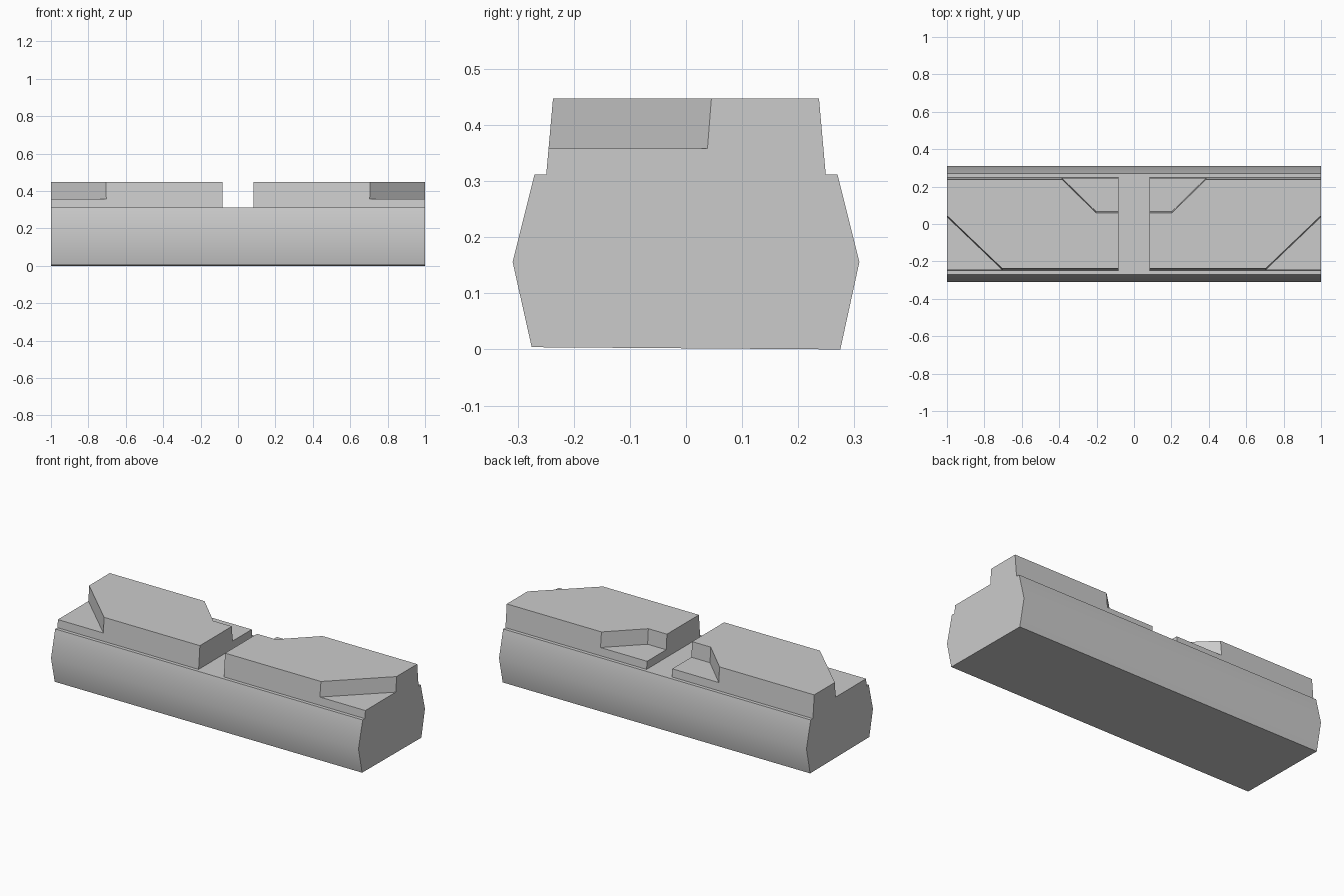
import bpy, bmesh
from math import radians

if "Cube" in bpy.data.objects:
    bpy.data.objects.remove(bpy.data.objects["Cube"])


def loft(name, loop_a, loop_b):
    """Closed solid between two matching loops of 3D points."""
    bm = bmesh.new()
    a = [bm.verts.new(p) for p in loop_a]
    b = [bm.verts.new(p) for p in loop_b]
    n = len(a)
    bm.faces.new(a)
    bm.faces.new(b[::-1])
    for i in range(n):
        j = (i + 1) % n
        bm.faces.new((a[j], a[i], b[i], b[j]))
    bmesh.ops.recalc_face_normals(bm, faces=bm.faces)
    mesh = bpy.data.meshes.new(name)
    bm.to_mesh(mesh)
    bm.free()
    obj = bpy.data.objects.new(name, mesh)
    bpy.context.collection.objects.link(obj)
    return obj


def cut(target, cutter):
    """Subtract the cutter and discard it."""
    cutter.hide_render = True
    mod = target.modifiers.new("cut", 'BOOLEAN')
    mod.operation = 'DIFFERENCE'
    mod.solver = 'EXACT'
    mod.object = cutter
    bpy.context.view_layer.objects.active = target
    bpy.ops.object.modifier_apply(modifier=mod.name)
    bpy.data.objects.remove(cutter)


LEDGE, FLOOR, TOP = 0.312, 0.358, 0.447

# Full cross-section: bulging body with a narrower tapered top rail
section = [(-0.275, 0.004), (0.275, 0.0), (0.309, 0.156), (0.27, LEDGE),
           (0.249, LEDGE), (0.237, TOP), (-0.237, TOP), (-0.249, LEDGE),
           (-0.27, LEDGE), (-0.309, 0.156)]
beam = loft("beam_with_split_top",
            [(-1, y, z) for y, z in section],
            [(1, y, z) for y, z in section])

# Centre gap splitting the top rail into two blocks
gap = [(-0.082, -0.4), (0.082, -0.4), (0.082, 0.4), (-0.082, 0.4)]
cut(beam, loft("gap_cutter", [(x, y, LEDGE) for x, y in gap],
               [(x, y, 0.6) for x, y in gap]))

# Corner notches (outlines at top height); walls lean by 'lean' in y
outer_notch = [(0.605, -0.333), (1.1, -0.333), (1.1, 0.141)]
inner_notch = [(0.585, 0.434), (0.203, 0.06), (0.03, 0.06), (0.03, 0.434)]
height = TOP - FLOOR
for side in (-1, 1):
    for outline, lean in ((outer_notch, 0.007), (inner_notch, -0.007)):
        low = [(side * x, y - lean, FLOOR) for x, y in outline]
        high = [(side * x, y + lean, TOP + height) for x, y in outline]
        cut(beam, loft("notch_cutter", low, high))

# Smooth the bulging sides only
bpy.ops.object.select_all(action='DESELECT')
beam.select_set(True)
bpy.context.view_layer.objects.active = beam
bpy.ops.object.shade_smooth_by_angle(angle=radians(30))
